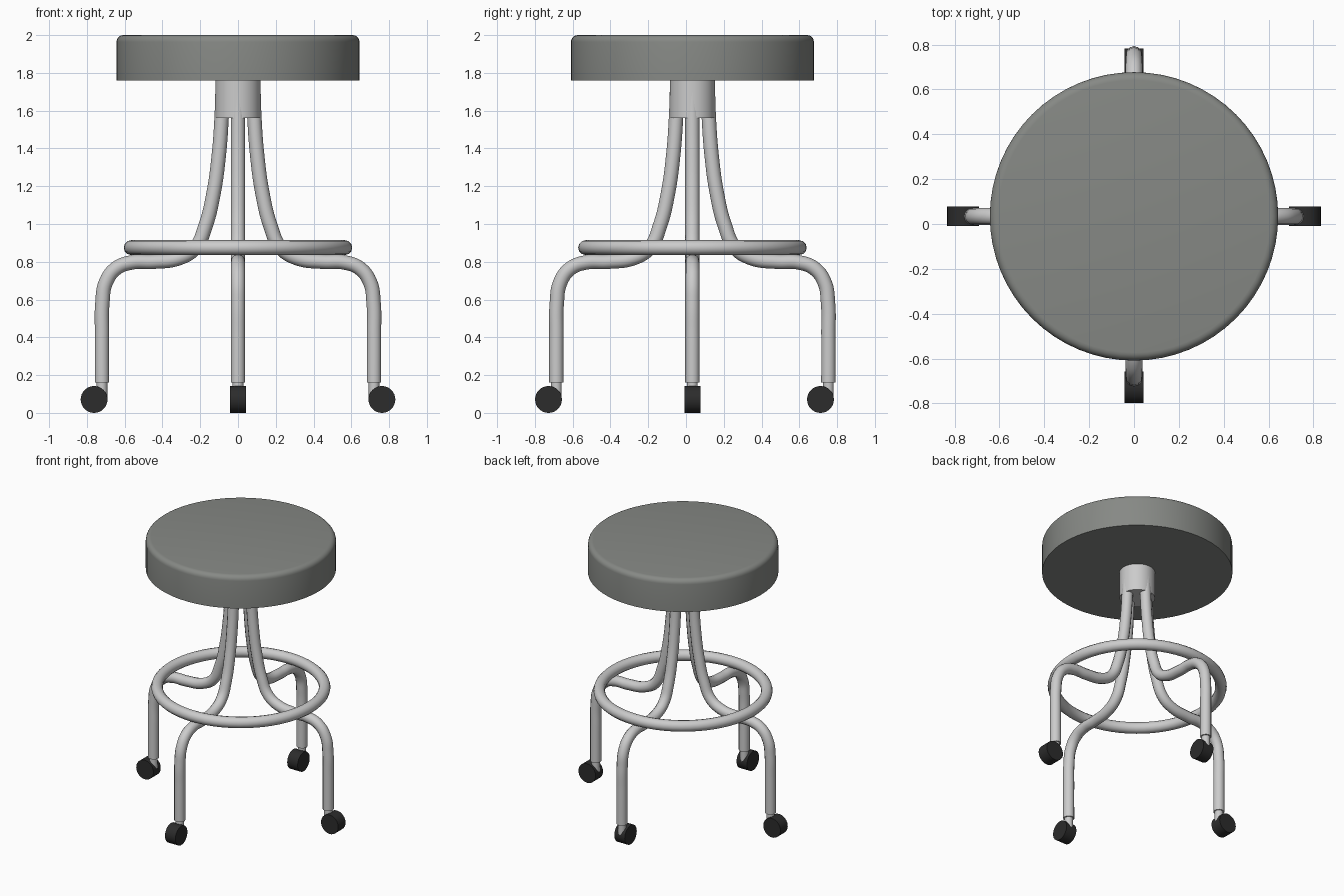
import bpy, bmesh, math
from mathutils import Matrix

if "Cube" in bpy.data.objects:
    bpy.data.objects.remove(bpy.data.objects["Cube"])

CY = 0.034  # the stool's axis sits slightly behind the origin


def material(name, rgb):
    m = bpy.data.materials.new(name)
    m.diffuse_color = (*rgb, 1)
    m.use_nodes = True
    m.node_tree.nodes["Principled BSDF"].inputs["Base Color"].default_value = m.diffuse_color
    return m


def finish(name, bm, loc=(0, 0, 0), rot=(0, 0, 0), mat=None):
    me = bpy.data.meshes.new(name)
    bmesh.ops.recalc_face_normals(bm, faces=bm.faces)
    bm.to_mesh(me)
    bm.free()
    ob = bpy.data.objects.new(name, me)
    bpy.context.collection.objects.link(ob)
    ob.location, ob.rotation_euler = loc, rot
    if mat:
        me.materials.append(mat)
    bpy.ops.object.select_all(action='DESELECT')
    ob.select_set(True)
    bpy.context.view_layer.objects.active = ob
    bpy.ops.object.shade_smooth_by_angle(angle=math.radians(35))
    return ob


def lathe(name, profile, steps=48, closed=False, **kw):
    """Spin an (r, z) profile about z."""
    bm = bmesh.new()
    vs = [bm.verts.new((r, 0, z)) for r, z in profile]
    es = [bm.edges.new(p) for p in zip(vs, vs[1:])]
    if closed:
        es.append(bm.edges.new((vs[-1], vs[0])))
    bmesh.ops.spin(bm, geom=vs + es, cent=(0, 0, 0), axis=(0, 0, 1),
                   angle=2 * math.pi, steps=steps)
    bmesh.ops.remove_doubles(bm, verts=bm.verts, dist=1e-4)
    return finish(name, bm, **kw)


def tube(name, pts, radius, rot):
    """Round tube along a smooth path in the xz plane, turned about z."""
    cu = bpy.data.curves.new(name, 'CURVE')
    cu.dimensions = '3D'
    cu.bevel_depth, cu.bevel_resolution = radius, 4
    cu.resolution_u, cu.use_fill_caps = 8, True
    sp = cu.splines.new('BEZIER')
    sp.bezier_points.add(len(pts) - 1)
    for bp, (x, z) in zip(sp.bezier_points, pts):
        bp.co = (x, 0, z)
        bp.handle_left_type = bp.handle_right_type = 'AUTO'
    tmp = bpy.data.objects.new(name + "_path", cu)
    bpy.context.collection.objects.link(tmp)
    bpy.context.view_layer.update()
    bm = bmesh.new()
    bm.from_mesh(tmp.to_mesh())
    tmp.to_mesh_clear()
    bpy.data.objects.remove(tmp)
    bmesh.ops.remove_doubles(bm, verts=bm.verts, dist=1e-5)
    return finish(name, bm, loc=(0, CY, 0), rot=(0, 0, rot))


padding = material("seat_grey", (0.24, 0.25, 0.235))
rubber = material("rubber_black", (0.025, 0.025, 0.025))

# Seat cushion with a rounded top rim
R, B = 0.643, 0.036
rim = [(R - B + B * math.cos(a), 2 - B + B * math.sin(a))
       for a in (i * math.pi / 10 for i in range(6))]
lathe("seat", [(0, 1.76), (R, 1.76)] + rim + [(0, 2)], 64,
      loc=(0, CY, 0), mat=padding)

# Hub under the seat
lathe("hub", [(0, 1.56), (0.12, 1.56), (0.12, 1.765), (0, 1.765)],
      loc=(0, CY, 0))

# Foot ring
lathe("foot_ring", [(0.566 + 0.039 * math.cos(i * math.pi / 6),
                     0.875 + 0.039 * math.sin(i * math.pi / 6))
                    for i in range(12)], 64, closed=True, loc=(0, CY, 0))

# Legs with casters: name, direction, wheel offset along the leg direction
LEG = [(0.082, 1.70), (0.087, 1.56), (0.102, 1.36), (0.13, 1.16),
       (0.172, 0.99), (0.225, 0.875), (0.31, 0.82), (0.45, 0.80),
       (0.56, 0.797), (0.645, 0.765), (0.7, 0.69), (0.718, 0.58),
       (0.72, 0.42), (0.72, 0.16)]
for name, deg, off in (("right", 0, 0.042), ("back", 90, -0.042),
                       ("left", 180, 0.042), ("front", 270, 0.042)):
    a = math.radians(deg)
    c, s = round(math.cos(a)), round(math.sin(a))
    tube(name + "_leg", LEG, 0.038, a)
    lathe(name + "_caster_stem",
          [(0, 0.08), (0.028, 0.08), (0.028, 0.17), (0, 0.17)], 20,
          loc=(0.72 * c, CY + 0.72 * s, 0))
    d = 0.72 + off
    lathe(name + "_caster_wheel",
          [(0, -0.043), (0.071, -0.043), (0.071, 0.043), (0, 0.043)], 32,
          loc=(d * c, CY + d * s, 0.071), rot=(math.pi / 2, 0, a), mat=rubber)
